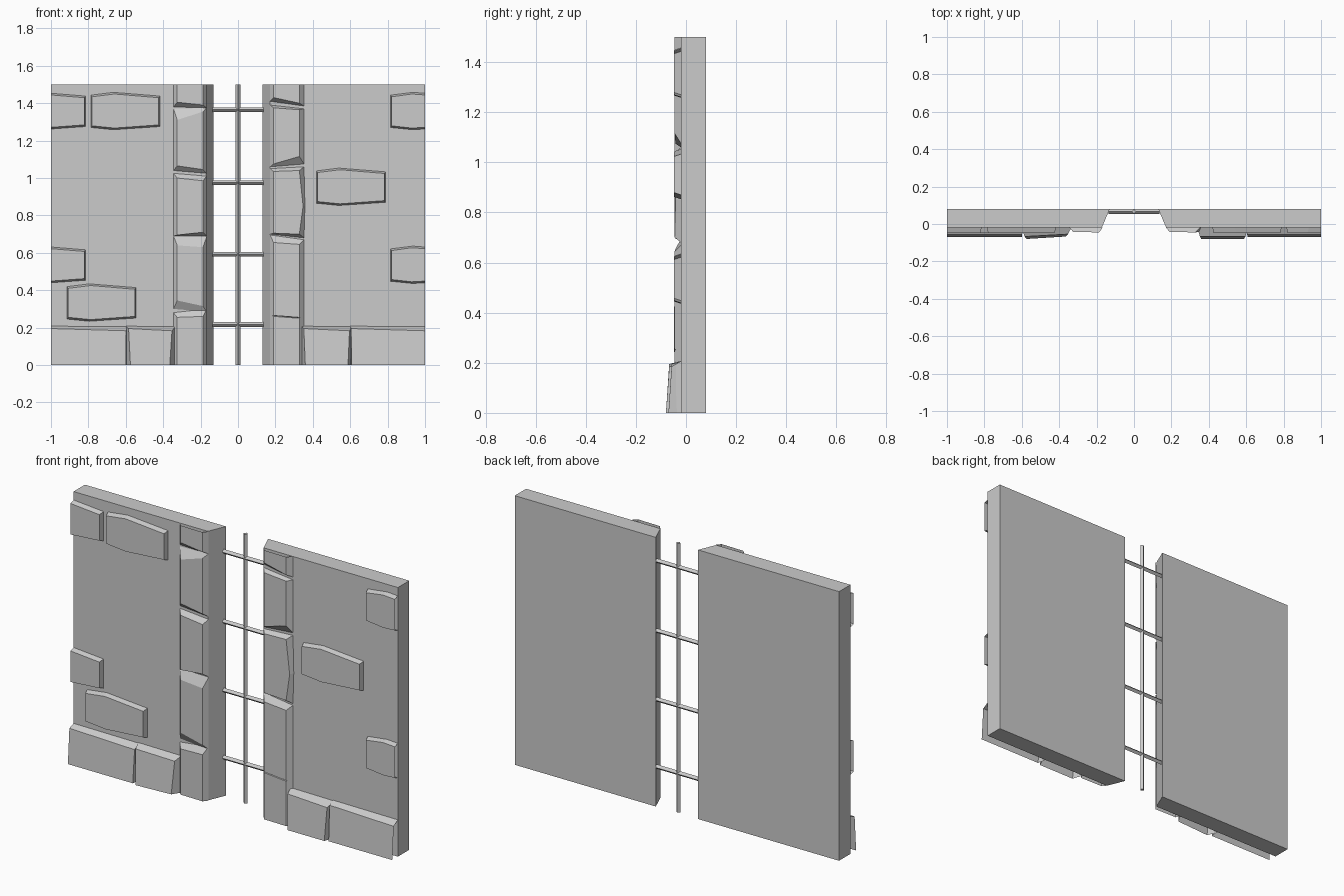
import bpy, bmesh
from mathutils import Matrix

if "Cube" in bpy.data.objects:
    bpy.data.objects.remove(bpy.data.objects["Cube"])

WALL_Y = -0.02   # front plane of the plaster wall
BACK_Y = 0.08
H = 1.5


def finish(bm, name):
    me = bpy.data.meshes.new(name)
    bm.to_mesh(me)
    bm.free()
    ob = bpy.data.objects.new(name, me)
    bpy.context.collection.objects.link(ob)
    return ob


def block(name, outer, inner, depths):
    """Raised stone: outline on the wall, smaller outline in front, both counter-clockwise (x, z).
    Sides lying on the tile borders stay open so that tiles can join."""
    bm = bmesh.new()
    n = len(outer)
    o = [bm.verts.new((x, WALL_Y, z)) for x, z in outer]
    f = [bm.verts.new((x, y, z)) for (x, z), y in zip(inner, depths)]
    bm.faces.new(f)
    for i in range(n):
        j = (i + 1) % n
        (ax, az), (bx, bz) = outer[i], outer[j]
        border = (abs(ax) == 1 and ax == bx) or (az == bz and az in (0, H))
        if not border:
            bm.faces.new((o[i], o[j], f[j], f[i]))
    return finish(bm, name)


# wall halves with splayed window reveal
for s, side in ((-1, "left"), (1, "right")):
    bm = bmesh.new()
    prof = [(1, BACK_Y), (0.13, BACK_Y), (0.172, WALL_Y), (1, WALL_Y)]
    base = bm.faces.new([bm.verts.new((s * x, y, 0)) for x, y in prof])
    ext = bmesh.ops.extrude_face_region(bm, geom=[base])
    vs = [g for g in ext["geom"] if isinstance(g, bmesh.types.BMVert)]
    bmesh.ops.translate(bm, vec=(0, 0, H), verts=vs)
    bmesh.ops.recalc_face_normals(bm, faces=bm.faces)
    finish(bm, side + "_wall")


# exposed bricks; those on the side borders are cut in half
def brick(name, pts, x0, z0):
    outer = [(round(x0 + x, 4), z0 + z) for x, z in pts]
    xs = [p[0] for p in outer]
    cx = (min(xs) + max(xs)) / 2
    zs = [p[1] for p in outer]
    cz = (min(zs) + max(zs)) / 2
    inner = [(x if abs(x) == 1 else x + (0.007 if x < cx else -0.007),
              z + (0.009 if z < cz else -0.009)) for x, z in outer]
    block(name, outer, inner, [-0.047] * len(outer))


FULL = [(0, 0.012), (0.12, 0), (0.37, 0.017), (0.37, 0.18), (0.12, 0.2), (0, 0.185)]
END = [(0.185, 0.004), (0.37, 0.017), (0.37, 0.18), (0.185, 0.195)]
START = [(0, 0.012), (0.12, 0), (0.185, 0.004), (0.185, 0.195), (0.12, 0.2), (0, 0.185)]
for i, (x, z) in enumerate([(-0.787, 1.258), (-0.915, 0.234), (0.419, 0.853)]):
    brick(f"brick_{i}", FULL, x, z)
for i, z in enumerate((1.258, 0.436)):
    brick(f"left_half_brick_{i}", END, -1.185, z)
    brick(f"right_half_brick_{i}", START, 0.815, z)


# corner stones beside the window: (outer bottom-left, bottom-right, top-right, top-left z), (inner z)
def quoin(name, xo, xi, zo, zi, mid=None):
    outer = [(xo[0], zo[0]), (xo[1], zo[1]), (xo[1], zo[2]), (xo[0], zo[3])]
    inner = [(xi[0], zi[0]), (xi[1], zi[1]), (xi[1], zi[2]), (xi[0], zi[3])]
    dep = [-0.042, -0.045, -0.045, -0.042]
    if mid:      # stone bulging on its right side
        outer.insert(2, (xo[1] + 0.005, mid))
        inner.insert(2, (xi[1] + 0.02, mid))
        dep.insert(2, -0.042)
    block(name, outer, inner, dep)


left = [
    ((0, 0, 0.30, 0.28), (0, 0, 0.26, 0.255)),
    ((0.30, 0.285, 0.685, 0.69), (0.345, 0.315, 0.63, 0.64)),
    ((0.69, 0.69, 1.01, 1.025), (0.695, 0.71, 0.985, 1.0)),
    ((1.04, 1.025, 1.375, 1.37), (1.065, 1.045, 1.355, 1.31)),
    ((1.38, 1.375, H, H), (1.405, 1.39, H, H)),
]
for i, (zo, zi) in enumerate(left):
    quoin(f"left_corner_stone_{i}", (-0.345, -0.168), (-0.325, -0.187), zo, zi)
right = [
    ((0, 0, 0.255, 0.27), (0, 0, 0.25, 0.26), None),
    ((0.265, 0.235, 0.67, 0.695), (0.265, 0.255, 0.645, 0.655), None),
    ((0.70, 0.68, 1.06, 1.05), (0.705, 0.70, 1.04, 1.035), 0.85),
    ((1.06, 1.075, 1.37, 1.39), (1.075, 1.115, 1.365, 1.375), None),
    ((1.41, 1.385, H, H), (1.43, 1.4, H, H), None),
]
for i, (zo, zi, mid) in enumerate(right):
    quoin(f"right_corner_stone_{i}", (0.172, 0.353), (0.19, 0.328), zo, zi, mid)


# base course, sloping outwards towards the ground
def base_stone(name, x0, x1, bevel0, bevel1, d0, d1):
    outer = [(x0, 0), (x1, 0), (x1, 0.205), (x0, 0.208)]
    inner = [(x0 + bevel0, 0), (x1 - bevel1, 0),
             (x1 - bevel1 * 0.6, 0.183), (x0 + bevel0 * 0.6, 0.195)]
    block(name, outer, inner, [d0, d1, d1 + 0.013, d0 + 0.013])


base_stone("base_stone_0", -1, -0.595, 0, 0.005, -0.07, -0.07)
base_stone("base_stone_1", -0.6, -0.335, 0.025, 0.03, -0.08, -0.067)
base_stone("base_stone_2", 0.34, 0.608, 0.02, 0.02, -0.08, -0.08)
base_stone("base_stone_3", 0.6, 1, 0.008, 0, -0.07, -0.07)


# window bars with a diamond section
def bar(name, length, loc, axis):
    bm = bmesh.new()
    bmesh.ops.create_cone(bm, cap_ends=True, segments=4, radius1=0.0125,
                          radius2=0.0125, depth=length)
    if axis == "X":
        bmesh.ops.rotate(bm, verts=bm.verts, matrix=Matrix.Rotation(1.5707963, 3, "Y"))
    bmesh.ops.translate(bm, verts=bm.verts, vec=loc)
    finish(bm, name)


bar("upright_bar", H, (0, 0.067, H / 2), "Z")
for i, z in enumerate((0.217, 0.592, 0.975, 1.365)):
    bar(f"cross_bar_{i}", 0.27, (0, 0.067, z), "X")
